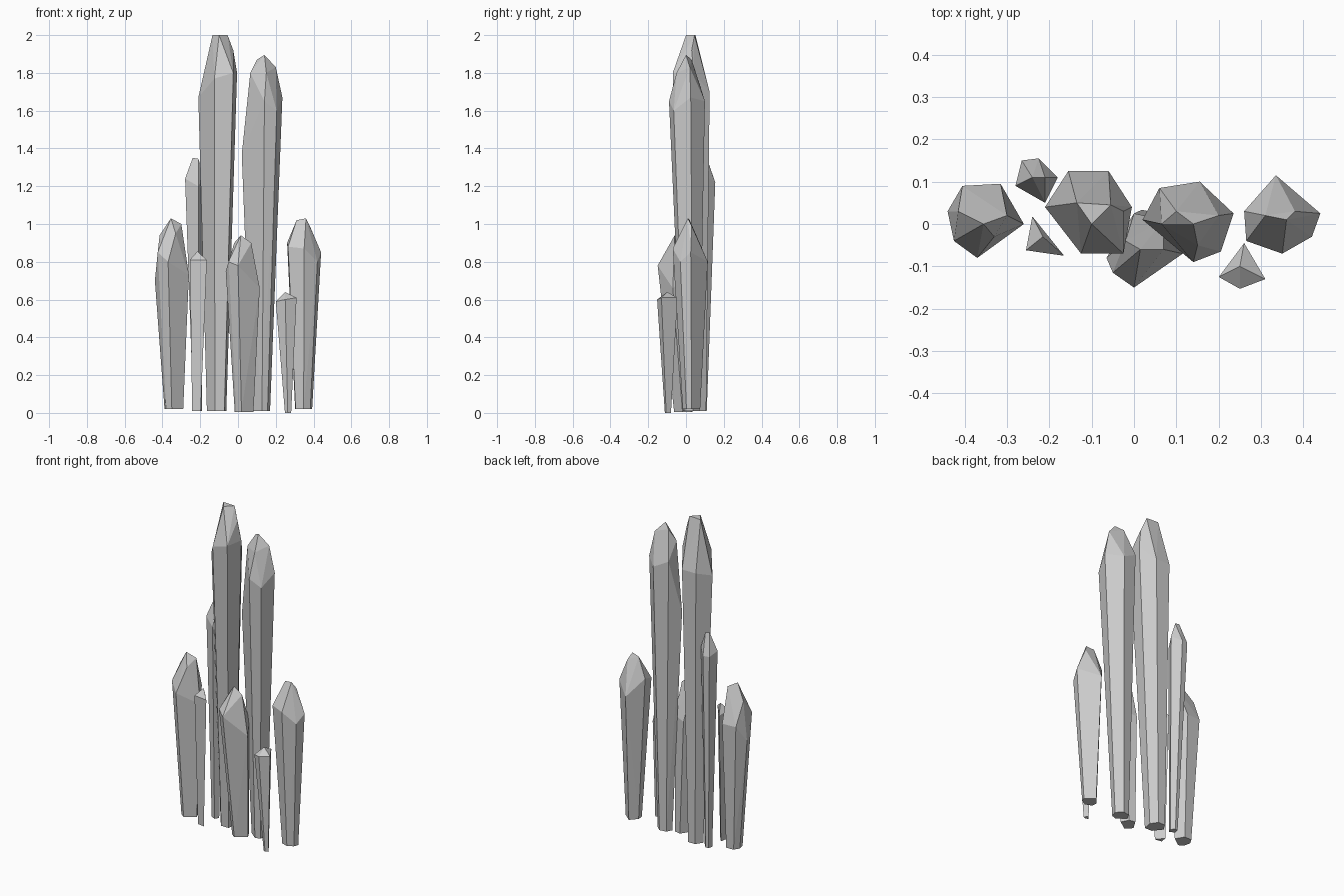
import bpy, bmesh
from mathutils import Vector


def crystal(name, shoulder, crown, base, scale):
    """Faceted shard: convex hull of a tapered foot, a wide shoulder and a crown."""
    n = len(shoulder)
    cx = sum(p[0] for p in shoulder) / n
    cy = sum(p[1] for p in shoulder) / n
    bx, by, bz = base
    foot = [(bx + (x - cx) * scale, by + (y - cy) * scale, bz) for x, y, z in shoulder]
    bm = bmesh.new()
    for p in foot + shoulder + crown:
        bm.verts.new(Vector(p))
    res = bmesh.ops.convex_hull(bm, input=bm.verts[:])
    loose = [v for v in bm.verts if not v.link_faces]
    bmesh.ops.delete(bm, geom=loose, context='VERTS')
    bmesh.ops.dissolve_limit(bm, angle_limit=0.03, verts=bm.verts[:], edges=bm.edges[:])
    bmesh.ops.recalc_face_normals(bm, faces=bm.faces[:])
    mesh = bpy.data.meshes.new(name)
    bm.to_mesh(mesh)
    bm.free()
    obj = bpy.data.objects.new(name, mesh)
    bpy.context.collection.objects.link(obj)


# Two tall central crystals
crystal("tall_crystal_left",
        [(-.21, .04, 1.67), (-.155, .125, 1.7), (-.06, .125, 1.7),
         (-.005, .04, 1.8), (-.025, -.07, 1.8), (-.125, -.07, 1.77)],
        [(-.135, .05, 2), (-.1, .0, 2), (-.055, .045, 2), (-.025, .03, 1.92)],
        (-.108, .06, .01), .5)
crystal("tall_crystal_right",
        [(.02, .01, 1.37), (.06, .085, 1.7), (.155, .1, 1.65),
         (.235, .025, 1.67), (.205, -.065, 1.6), (.14, -.09, 1.65)],
        [(.14, 0, 1.895), (.1, .03, 1.87), (.2, .02, 1.83), (.065, 0, 1.8), (.15, -.05, 1.8)],
        (.125, .03, .01), .45)

# Medium crystals at the sides and front
crystal("side_crystal_left",
        [(-.44, .03, .7), (-.405, .09, .8), (-.315, .095, .8),
         (-.26, 0, .73), (-.37, -.08, .8), (-.425, -.04, .85)],
        [(-.355, .0, 1.03), (-.30, .02, 1.0), (-.415, .03, .94), (-.33, -.03, .95)],
        (-.35, .02, .02), .55)
crystal("side_crystal_right",
        [(.26, .03, .9), (.335, .115, .8), (.44, .025, .85),
         (.42, -.03, .8), (.35, -.07, .87), (.265, -.04, .88)],
        [(.36, .01, 1.03), (.31, .02, 1.02), (.38, .03, .99)],
        (.345, .02, .02), .5)
crystal("front_crystal",
        [(-.065, -.08, .75), (-.05, -.115, .8), (0, -.15, .78),
         (.115, -.07, .66), (.07, .01, .72), (0, .025, .7)],
        [(.015, -.06, .94), (.07, -.06, .9), (-.02, -.04, .9)],
        (.025, -.015, .005), .55)

# Small shards
crystal("back_shard",
        [(-.28, .09, 1.24), (-.265, .15, 1.22), (-.225, .155, 1.22),
         (-.18, .11, 1.25), (-.21, .05, 1.2)],
        [(-.24, .11, 1.35), (-.21, .11, 1.345)],
        (-.215, .09, .01), .45)
crystal("left_shard",
        [(-.24, .018, .8), (-.255, -.062, .81), (-.165, -.075, .81)],
        [(-.215, -.03, .855)],
        (-.225, -.035, .01), .5)
crystal("right_shard",
        [(.2, -.125, .59), (.26, -.045, .61), (.31, -.13, .61), (.25, -.153, .6)],
        [(.25, -.1, .64)],
        (.265, -.1, 0), .3)
